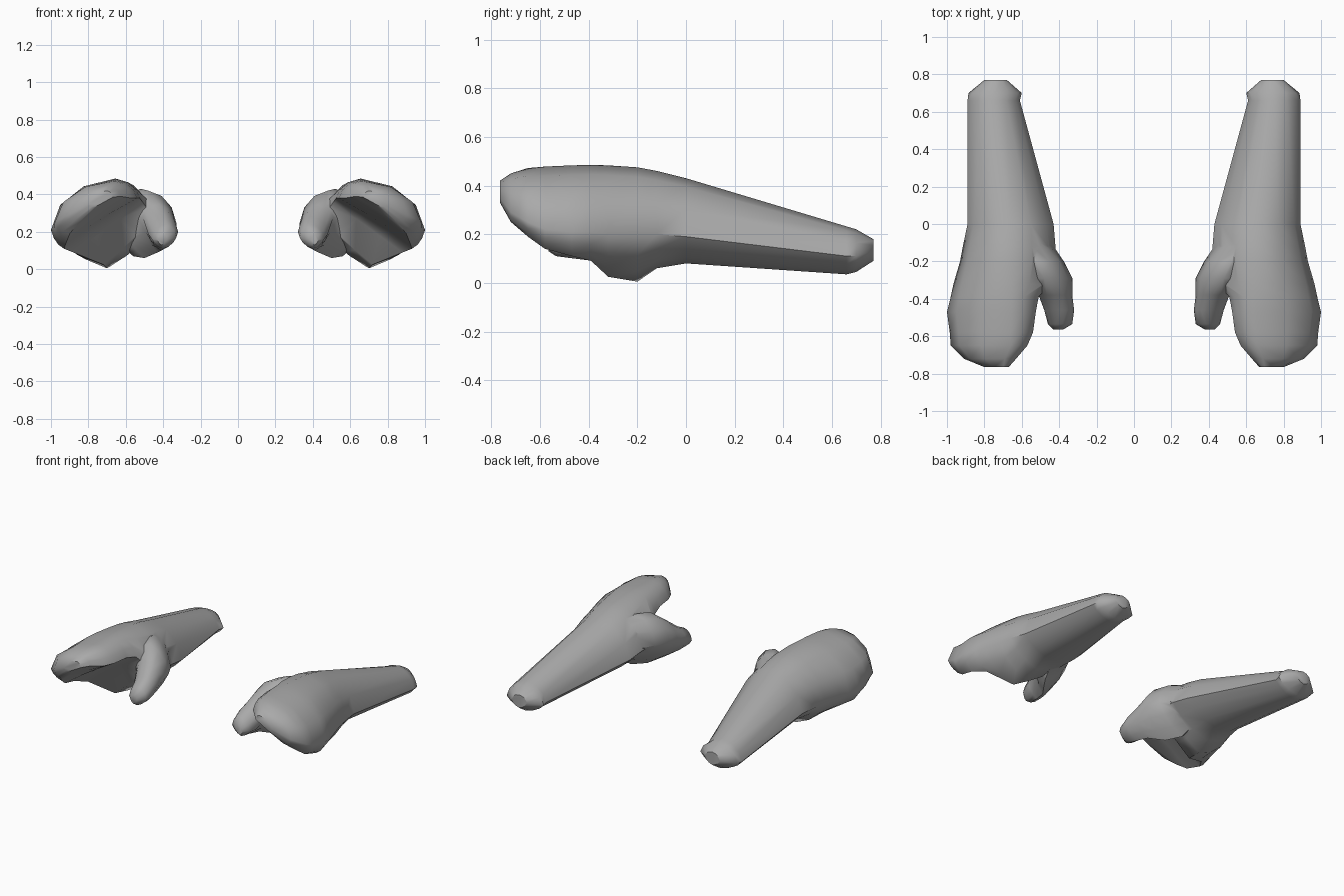
import bpy, bmesh, math

SKIN = bpy.data.materials.new("plain_grey")
SKIN.diffuse_color = (0.40, 0.40, 0.40, 1)
STEPS = 3


def quadrant(p, q, corner, bulge):
    """Points from p towards q; bulge 1 is an ellipse arc, 0 a line, below 0 hollow."""
    pts = []
    for i in range(STEPS):
        t = i / STEPS
        a = t * math.pi / 2
        c, s = math.cos(a), math.sin(a)
        pt = []
        for k in range(2):
            centre = p[k] + q[k] - corner[k]
            arc = centre + (p[k] - centre) * c + (q[k] - centre) * s
            line = p[k] + (q[k] - p[k]) * t
            pt.append(line + (arc - line) * bulge)
        pts.append(pt)
    return pts


def loft(name, sections):
    """Section: y, inner x z, top x z, outer x z, bottom x z, underside bulge."""
    bm = bmesh.new()
    rings = []
    for y, xi, zi, xt, zt, xo, zo, xb, zb, k in sections:
        inner, top, outer, bottom = (xi, zi), (xt, zt), (xo, zo), (xb, zb)
        ring = quadrant(inner, top, (xi, zt), 0.85)
        ring += quadrant(top, outer, (xo, zt), 0.95)
        ring += quadrant(outer, bottom, (xo, zb), 0.6)
        ring += quadrant(bottom, inner, (xi, zb), k)
        rings.append([bm.verts.new((x, y, z)) for x, z in ring])
    n = len(rings[0])
    for a, b in zip(rings, rings[1:]):
        for i in range(n):
            j = (i + 1) % n
            bm.faces.new((a[i], a[j], b[j], b[i]))
    bm.faces.new(rings[0])
    bm.faces.new(rings[-1])
    bmesh.ops.recalc_face_normals(bm, faces=bm.faces)
    mesh = bpy.data.meshes.new(name)
    bm.to_mesh(mesh)
    bm.free()
    mesh.materials.append(SKIN)
    ob = bpy.data.objects.new(name, mesh)
    bpy.context.collection.objects.link(ob)
    return ob


# Forearm running forward into the palm and the cupped, joined fingers
hand = loft("forearm_and_hand", [
    (0.77, 0.68, 0.14, 0.74, 0.18, 0.80, 0.13, 0.74, 0.09, 0.6),
    (0.70, 0.60, 0.12, 0.745, 0.22, 0.885, 0.11, 0.745, 0.045, 0.6),
    (0.66, 0.61, 0.12, 0.75, 0.232, 0.89, 0.11, 0.75, 0.035, 0.6),
    (0.0, 0.43, 0.21, 0.66, 0.43, 0.89, 0.19, 0.70, 0.08, 0.6),
    (-0.12, 0.42, 0.23, 0.66, 0.46, 0.915, 0.20, 0.70, 0.06, 0.5),
    (-0.20, 0.42, 0.23, 0.66, 0.475, 0.93, 0.20, 0.70, 0.005, 0.2),
    (-0.32, 0.45, 0.27, 0.655, 0.483, 0.965, 0.20, 0.72, 0.025, 0.1),
    (-0.39, 0.51, 0.36, 0.655, 0.485, 0.98, 0.21, 0.88, 0.09, 0.0),
    (-0.47, 0.525, 0.38, 0.655, 0.483, 1.0, 0.21, 0.93, 0.11, -0.1),
    (-0.58, 0.54, 0.38, 0.66, 0.478, 0.985, 0.22, 0.92, 0.14, -0.1),
    (-0.65, 0.57, 0.38, 0.66, 0.472, 0.98, 0.25, 0.90, 0.19, -0.1),
    (-0.72, 0.63, 0.39, 0.69, 0.45, 0.91, 0.29, 0.85, 0.25, 0.0),
    (-0.765, 0.67, 0.385, 0.70, 0.42, 0.80, 0.35, 0.77, 0.33, 0.0),
])

# Thumb growing from the inner side of the palm
thumb = loft("thumb", [
    (-0.06, 0.47, 0.24, 0.56, 0.38, 0.68, 0.25, 0.60, 0.16, 0.6),
    (-0.20, 0.375, 0.25, 0.52, 0.43, 0.66, 0.25, 0.56, 0.07, 0.4),
    (-0.29, 0.33, 0.25, 0.48, 0.42, 0.60, 0.25, 0.50, 0.06, 0.4),
    (-0.38, 0.33, 0.22, 0.42, 0.345, 0.51, 0.28, 0.43, 0.09, 0.5),
    (-0.46, 0.32, 0.20, 0.39, 0.28, 0.48, 0.19, 0.41, 0.10, 0.6),
    (-0.535, 0.33, 0.17, 0.385, 0.24, 0.46, 0.16, 0.40, 0.11, 0.6),
    (-0.565, 0.38, 0.16, 0.40, 0.19, 0.43, 0.16, 0.41, 0.13, 0.6),
])

# Fuse the thumb, mirror to the other side, then smooth
join = hand.modifiers.new("join_thumb", "BOOLEAN")
join.operation = "UNION"
join.solver = "EXACT"
join.object = thumb
mirror = hand.modifiers.new("other_hand", "MIRROR")
mirror.use_clip = False
mirror.use_mirror_merge = False

bpy.context.view_layer.objects.active = hand
hand.select_set(True)
thumb.select_set(False)
for name in ("join_thumb", "other_hand"):
    bpy.ops.object.modifier_apply(modifier=name)
bpy.data.objects.remove(thumb)
hand.name = "pair_of_hands"
bpy.ops.object.shade_smooth_by_angle(angle=math.radians(50))
